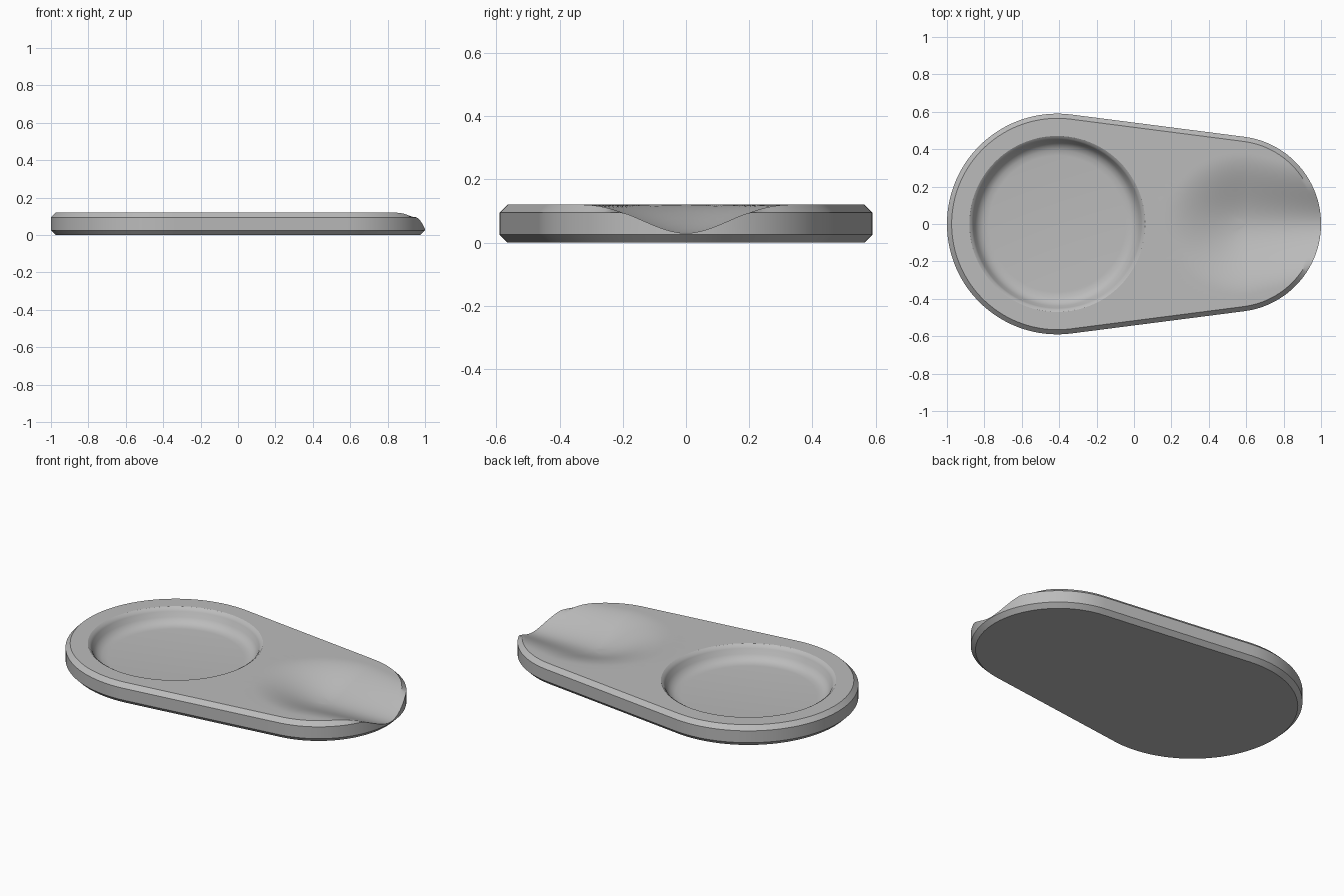
import bpy, bmesh
from math import acos, cos, sin, pi, sqrt

if "Cube" in bpy.data.objects:
    bpy.data.objects.remove(bpy.data.objects["Cube"], do_unlink=True)

HEIGHT, EDGE = 0.12, 0.025
BIG_X, BIG_R = -0.41, 0.59        # round end
SMALL_X, SMALL_R = 0.53, 0.47     # spoon end
DISH_X, DISH_FLOOR = 0.6, 0.03

stone = bpy.data.materials.new("plain grey")
stone.use_nodes = True
grey = (0.5, 0.5, 0.5, 1)
stone.diffuse_color = grey
stone.node_tree.nodes["Principled BSDF"].inputs["Base Color"].default_value = grey


def smooth(t):
    t = max(0.0, min(1.0, t))
    return t * t * (3 - 2 * t)


def outline(inset):
    """Two end arcs joined by straight tangents."""
    a = acos((SMALL_R - BIG_R) / (BIG_X - SMALL_X) * 1.0)
    a = pi - a if a > pi / 2 else a

    def arc(cx, r, start, end, n):
        return [(cx + r * cos(start + (end - start) * i / n),
                 r * sin(start + (end - start) * i / n)) for i in range(n + 1)]

    def line(p, q, n=16):
        return [(p[0] + (q[0] - p[0]) * i / n, p[1] + (q[1] - p[1]) * i / n)
                for i in range(1, n)]

    # the sides taper toward the spoon end, so their normals lean to +x
    small = arc(SMALL_X, SMALL_R - inset, -a, a, 64)
    big = arc(BIG_X, BIG_R - inset, a, 2 * pi - a, 72)
    return small + line(small[-1], big[0]) + big + line(big[-1], small[0])


def surface(x, y):
    """Height of the top with the spoon dish, which runs out over the end."""
    if x < DISH_X:
        t = sqrt(((x - DISH_X) / 0.43) ** 2 + (y / 0.38) ** 2)
    else:
        t = abs(y) / (0.38 - 0.22 * (x - DISH_X))
    return DISH_FLOOR + (HEIGHT - DISH_FLOOR) * smooth(t)


def make_object(name, bm):
    bmesh.ops.recalc_face_normals(bm, faces=bm.faces)
    mesh = bpy.data.meshes.new(name)
    bm.to_mesh(mesh)
    bm.free()
    mesh.materials.append(stone)
    obj = bpy.data.objects.new(name, mesh)
    bpy.context.collection.objects.link(obj)
    return obj


def bridge(bm, a, b):
    for i in range(len(a)):
        j = (i + 1) % len(a)
        bm.faces.new((a[i], a[j], b[j], b[i]))


# Tray body: chamfered edge, then rings shrinking to the middle of the dish
bm = bmesh.new()
outer, inner = outline(0), outline(EDGE)
rings = [[(x, y, 0) for x, y in inner],
         [(x, y, EDGE) for x, y in outer],
         [(x, y, min(HEIGHT - EDGE, surface(x, y))) for x, y in outer]]
STEPS = 28
for k in range(STEPS):
    s = 1 - k / STEPS
    pts = [(DISH_X + (x - DISH_X) * s, y * s) for x, y in inner]
    rings.append([(x, y, surface(x, y)) for x, y in pts])
loops = [[bm.verts.new(p) for p in ring] for ring in rings]
for low, high in zip(loops, loops[1:]):
    bridge(bm, low, high)
bm.faces.new(loops[0])
tip = bm.verts.new((DISH_X, 0, DISH_FLOOR))
for i, v in enumerate(loops[-1]):
    bm.faces.new((v, loops[-1][(i + 1) % len(loops[-1])], tip))
tray = make_object("tray", bm)

# Round recess: turned cutter with a steep wall and a soft foot
bm = bmesh.new()
profile = [(0.365, 0.035), (0.395, 0.038), (0.42, 0.05), (0.438, 0.072),
           (0.45, 0.1), (0.458, 0.112), (0.472, HEIGHT), (0.472, 0.2)]
SIDES = 96
loops = [[bm.verts.new((BIG_X + r * cos(2 * pi * i / SIDES),
                        r * sin(2 * pi * i / SIDES), z + (0.001 if z == HEIGHT else 0)))
          for i in range(SIDES)] for r, z in profile]
for low, high in zip(loops, loops[1:]):
    bridge(bm, low, high)
bm.faces.new(loops[0])
bm.faces.new(loops[-1])
cutter = make_object("recess_cutter", bm)

cut = tray.modifiers.new("round recess", 'BOOLEAN')
cut.operation, cut.solver, cut.object = 'DIFFERENCE', 'EXACT', cutter
bpy.ops.object.select_all(action='DESELECT')
tray.select_set(True)
bpy.context.view_layer.objects.active = tray
bpy.ops.object.modifier_apply(modifier=cut.name)
bpy.data.objects.remove(cutter, do_unlink=True)
bpy.ops.object.shade_smooth_by_angle(angle=0.55)
